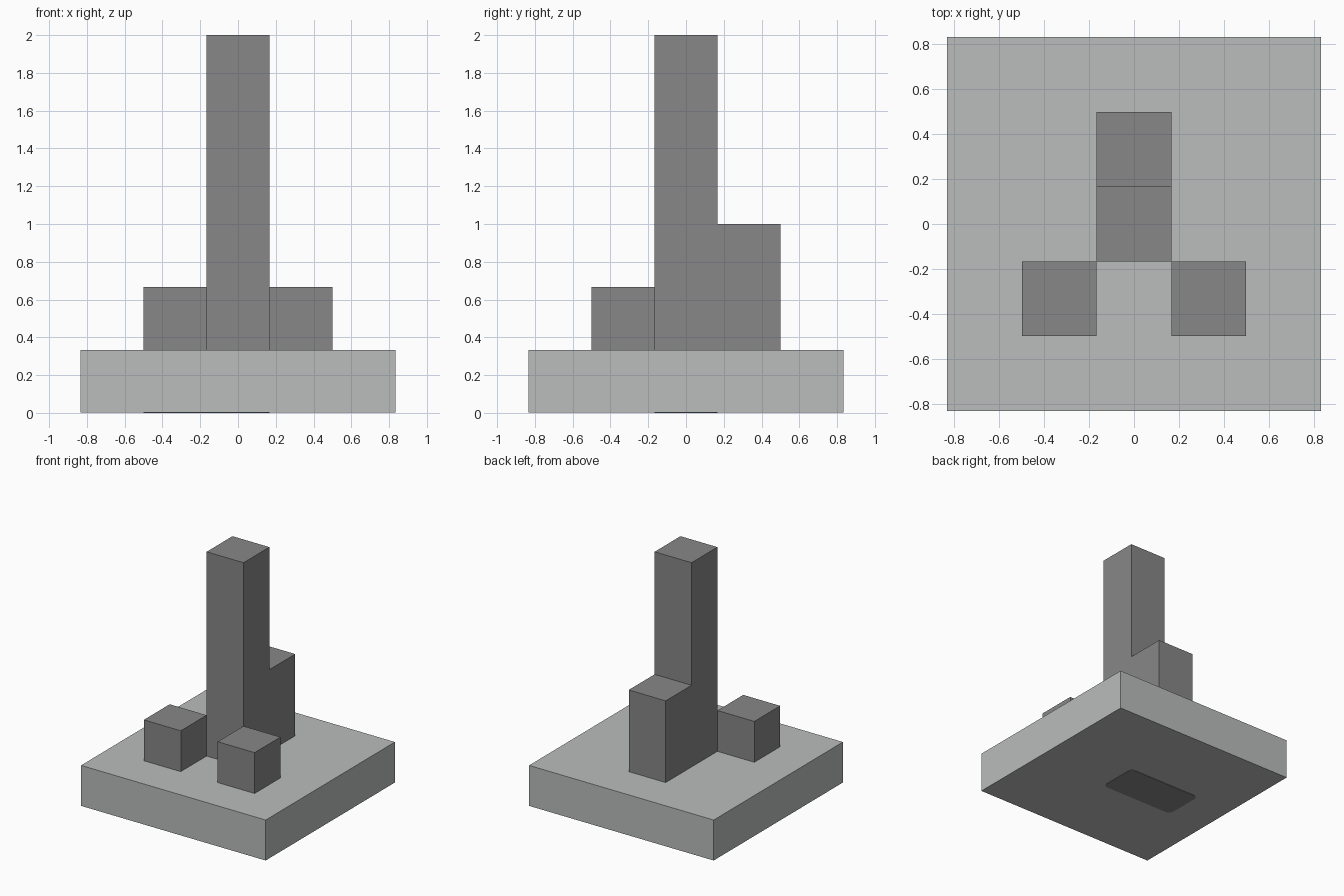
import bpy, bmesh

U = 1 / 3  # grid module

cube = bpy.data.objects.get("Cube")
if cube:
    bpy.data.objects.remove(cube, do_unlink=True)


def material(name, rgb):
    mat = bpy.data.materials.new(name)
    mat.use_nodes = True
    mat.diffuse_color = (*rgb, 1)
    mat.node_tree.nodes["Principled BSDF"].inputs["Base Color"].default_value = (*rgb, 1)
    return mat


def finish(name, bm, mat):
    bmesh.ops.recalc_face_normals(bm, faces=bm.faces)
    mesh = bpy.data.meshes.new(name)
    bm.to_mesh(mesh)
    bm.free()
    mesh.materials.append(mat)
    obj = bpy.data.objects.new(name, mesh)
    bpy.context.collection.objects.link(obj)
    return obj


def box(name, low, high, mat, corner=0):
    """Box between two corners, with optionally rounded vertical edges."""
    bm = bmesh.new()
    bmesh.ops.create_cube(bm, size=1)
    for v in bm.verts:
        v.co = [(h if c > 0 else l) for c, l, h in zip(v.co, low, high)]
    if corner:
        upright = [e for e in bm.edges if abs(e.verts[0].co.z - e.verts[1].co.z) > 1e-5]
        bmesh.ops.bevel(bm, geom=upright, offset=corner, segments=4,
                        profile=0.5, affect='EDGES')
    return finish(name, bm, mat)


def extrude_profile(name, points, half_width, mat):
    """Side profile in y and z, extruded across x."""
    bm = bmesh.new()
    face = bm.faces.new([bm.verts.new((-half_width, y, z)) for y, z in points])
    result = bmesh.ops.extrude_face_region(bm, geom=[face], use_keep_orig=True)
    moved = [v for v in result["geom"] if isinstance(v, bmesh.types.BMVert)]
    bmesh.ops.translate(bm, verts=moved, vec=(2 * half_width, 0, 0))
    return finish(name, bm, mat)


light_grey = material("light grey", (0.49, 0.51, 0.505))
dark_grey = material("dark grey", (0.242, 0.242, 0.242))

# Base slab
box("base_slab", (-2.5 * U, -2.5 * U, 0.003), (2.5 * U, 2.5 * U, U), light_grey)

# Thin rounded plate on the underside
box("underside_plate", (-1.5 * U, -U / 2, 0), (U / 2, U / 2, 0.006), dark_grey, 0.04)

# Tall tower with a lower step behind it
extrude_profile("tower", [(-U / 2, U), (1.5 * U, U), (1.5 * U, 3 * U),
                          (U / 2, 3 * U), (U / 2, 6 * U), (-U / 2, 6 * U)],
                U / 2, dark_grey)

# Pair of small cubes at the front
for side, x in (("left", U), ("right", -U)):
    box(f"front_cube_{side}", (x - U / 2, -1.5 * U, U), (x + U / 2, -U / 2, 2 * U), dark_grey)
